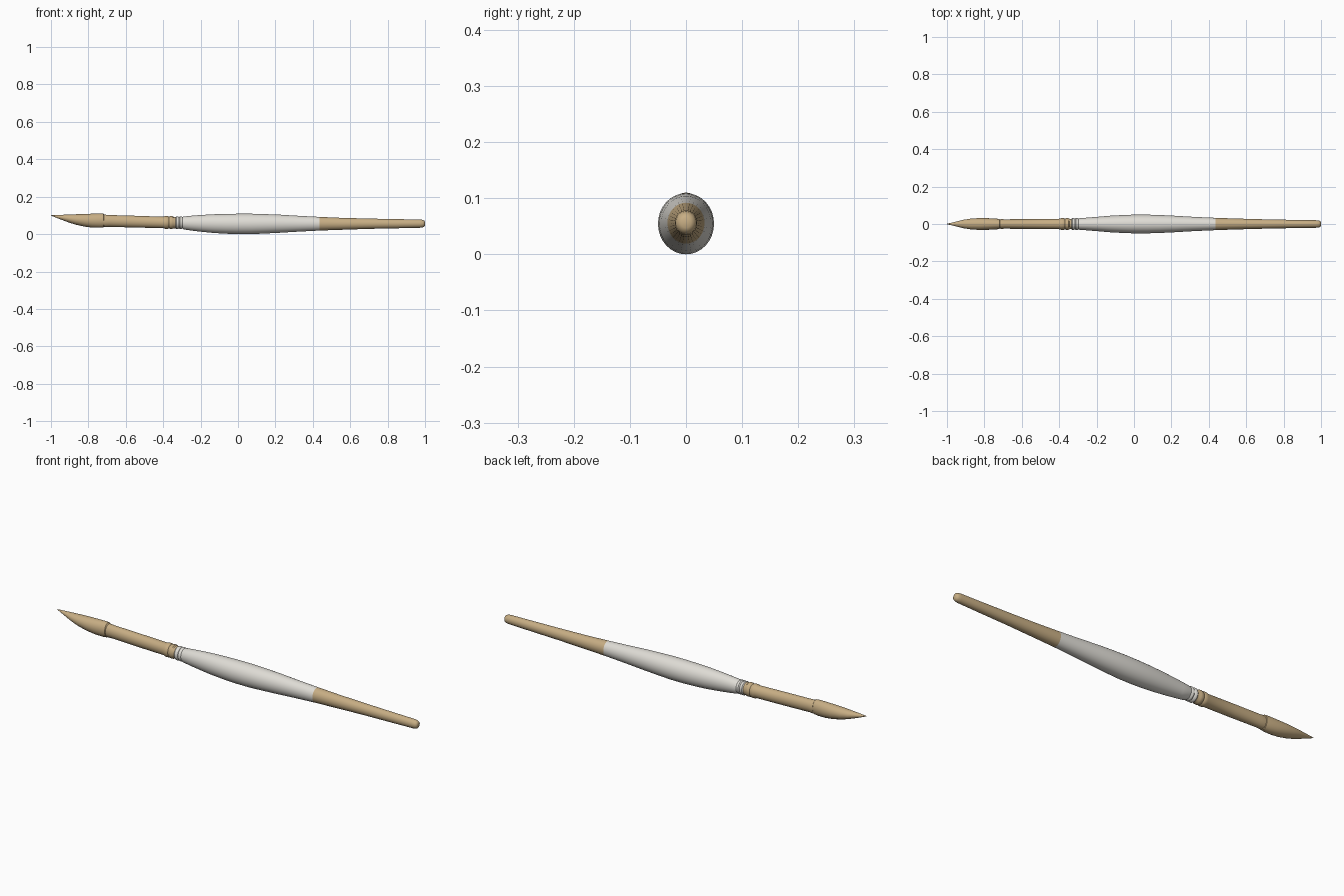
import bpy, bmesh, math


def material(name, rgb):
    m = bpy.data.materials.new(name)
    m.diffuse_color = (*rgb, 1)
    return m


TAN = material("tan wood", (0.57, 0.42, 0.23))
WHITE = material("off white", (0.74, 0.72, 0.67))
SIDES = 32


def loft(name, rows, mat):
    """Skin elliptical sections along x; each row is (x, half width y, bottom z, top z)."""
    bm = bmesh.new()
    rings = []
    for x, ry, zb, zt in rows:
        cz, rz = (zb + zt) / 2, (zt - zb) / 2
        rings.append([bm.verts.new((x, ry * math.cos(2 * math.pi * i / SIDES),
                                    cz + rz * math.sin(2 * math.pi * i / SIDES)))
                      for i in range(SIDES)])
    for a, b in zip(rings, rings[1:]):
        for i in range(SIDES):
            j = (i + 1) % SIDES
            bm.faces.new((a[i], a[j], b[j], b[i]))
    bm.faces.new(rings[0])
    bm.faces.new(rings[-1])
    bmesh.ops.recalc_face_normals(bm, faces=bm.faces)
    me = bpy.data.meshes.new(name)
    bm.to_mesh(me)
    bm.free()
    me.materials.append(mat)
    ob = bpy.data.objects.new(name, me)
    bpy.context.collection.objects.link(ob)
    bpy.context.view_layer.objects.active = ob
    ob.select_set(True)
    bpy.ops.object.shade_smooth_by_angle(angle=math.radians(35))
    ob.select_set(False)
    return ob


# bristle head: flat top line, full belly, pointed upturned tip
loft("bristles", [
    (-1.0, .001, .099, .101), (-.98, .006, .091, .102), (-.95, .013, .079, .103),
    (-.91, .023, .064, .104), (-.87, .029, .051, .106), (-.82, .032, .040, .108),
    (-.78, .031, .035, .109), (-.74, .029, .034, .110), (-.72, .027, .036, .109),
    (-.715, .022, .042, .103)], TAN)

# ferrule tube, with a raised pair of tan rings at the handle end
loft("ferrule", [
    (-.73, .023, .041, .102), (-.71, .026, .038, .104), (-.69, .025, .039, .102),
    (-.55, .027, .035, .098), (-.40, .028, .032, .093), (-.39, .031, .028, .096),
    (-.375, .031, .028, .096), (-.37, .028, .031, .093), (-.362, .031, .028, .096),
    (-.35, .031, .028, .096), (-.345, .028, .031, .092), (-.325, .028, .031, .092)], TAN)

# white grip, starting with small beads then swelling in the middle
beads = []
for k in range(2):
    x = -.335 + k * .02
    beads += [(x, .028, .031, .091), (x + .005, .032, .027, .095),
              (x + .013, .032, .027, .095), (x + .018, .029, .030, .092)]
loft("grip", beads + [
    (-.29, .031, .025, .094), (-.25, .034, .019, .098), (-.2, .038, .013, .102),
    (-.13, .044, .006, .106), (-.06, .048, .002, .108), (0, .05, .0, .109),
    (.07, .05, .0, .109), (.14, .048, .003, .107), (.22, .044, .007, .104),
    (.32, .038, .013, .098), (.435, .033, .019, .092)], WHITE)

# bare wooden handle end with a rounded butt
loft("handle_end", [
    (.435, .033, .019, .092), (.55, .029, .023, .087), (.7, .025, .028, .083),
    (.85, .022, .031, .080), (.975, .020, .034, .078), (.988, .0185, .036, .076),
    (.996, .015, .040, .072), (1.0, .009, .047, .065)], TAN)
